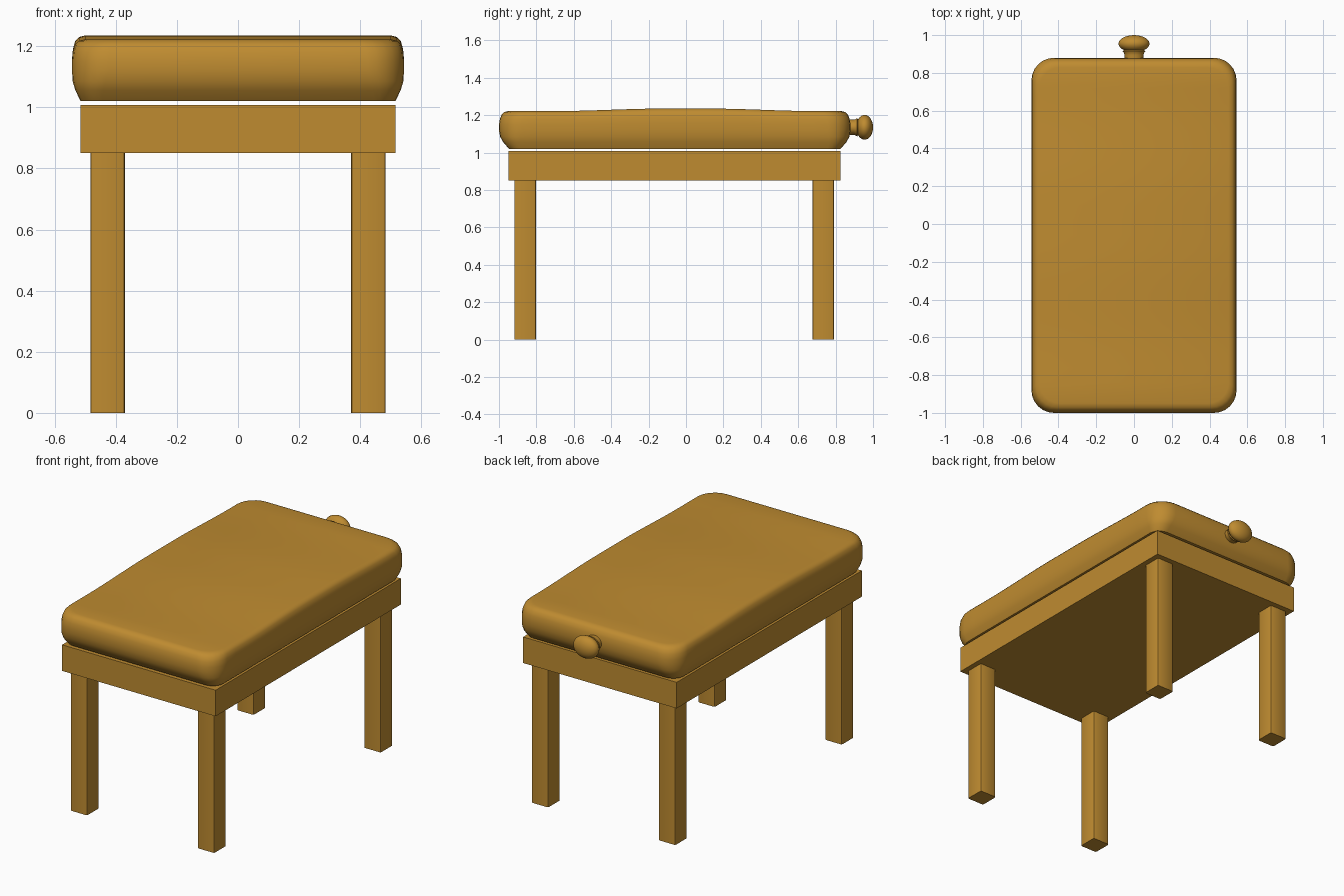
import bpy, bmesh, math

if "Cube" in bpy.data.objects:
    bpy.data.objects.remove(bpy.data.objects["Cube"])

wood = bpy.data.materials.new("ochre")
wood.diffuse_color = (0.52, 0.26, 0.03, 1)
wood.use_nodes = True
wood.node_tree.nodes["Principled BSDF"].inputs["Base Color"].default_value = wood.diffuse_color
YC = -0.06  # centre of the bench body, the knob sticks out behind


def finish(name, bm, smooth=None):
    bmesh.ops.recalc_face_normals(bm, faces=bm.faces)
    me = bpy.data.meshes.new(name)
    bm.to_mesh(me)
    bm.free()
    ob = bpy.data.objects.new(name, me)
    bpy.context.collection.objects.link(ob)
    me.materials.append(wood)
    if smooth:
        bpy.ops.object.select_all(action='DESELECT')
        ob.select_set(True)
        bpy.context.view_layer.objects.active = ob
        bpy.ops.object.shade_smooth_by_angle(angle=math.radians(smooth))
    return ob


def box(name, x0, x1, y0, y1, z0, z1, bevel=0):
    bm = bmesh.new()
    bmesh.ops.create_cube(bm, size=1)
    for v in bm.verts:
        v.co = ((x0 + x1) / 2 + v.co.x * (x1 - x0),
                (y0 + y1) / 2 + v.co.y * (y1 - y0),
                (z0 + z1) / 2 + v.co.z * (z1 - z0))
    if bevel:
        upright = [e for e in bm.edges
                   if abs(e.verts[0].co.z - e.verts[1].co.z) > 0.1]
        bmesh.ops.bevel(bm, geom=upright, offset=bevel, segments=2,
                        profile=0.5, affect='EDGES')
    return finish(name, bm, 40 if bevel else None)


# Apron
box("apron", -0.515, 0.515, -0.95, 0.825, 0.85, 1.008)

# Legs
for side, x0 in (("left", -0.483), ("right", 0.37)):
    for end, y0 in (("front", -0.918), ("back", 0.677)):
        box(f"{end}_{side}_leg", x0, x0 + 0.113, y0, y0 + 0.115, 0, 0.85, 0.008)


# Cushion: stacked rounded rectangles with a gentle crown along y
def right_half(hx, hy, r, n=6, m=20):
    corner = [(hx - r + r * math.sin(a), hy - r + r * math.cos(a))
              for a in (math.pi / 2 * i / n for i in range(n + 1))]
    straight = [(hx, (hy - r) * (1 - 2 * i / m)) for i in range(1, m)]
    return corner + straight + [(x, -y) for x, y in reversed(corner)]


def crown(y, z):
    t = min(1, max(0, (0.68 - abs(y)) / 0.55))
    return 0.013 * t * t * (3 - 2 * t) * (z - 1.02) / 0.2


levels = [(0.515, 0.887, 0.07, 1.02), (0.532, 0.917, 0.09, 1.055),
          (0.541, 0.934, 0.11, 1.085), (0.543, 0.94, 0.12, 1.12),
          (0.543, 0.94, 0.12, 1.15), (0.54, 0.935, 0.12, 1.18),
          (0.533, 0.925, 0.12, 1.204), (0.52, 0.91, 0.115, 1.217),
          (0.50, 0.89, 0.11, 1.222)]
bm = bmesh.new()
rings = []
for hx, hy, r, z in levels:
    half = right_half(hx, hy, r)
    outline = half + [(-x, y) for x, y in reversed(half)]
    rings.append([bm.verts.new((x, y + YC, z + crown(y + YC, z)))
                  for x, y in outline])
count = len(rings[0])
for a, b in zip(rings, rings[1:]):
    for i in range(count):
        j = (i + 1) % count
        bm.faces.new((a[i], a[j], b[j], b[i]))
for ring in (rings[0], rings[-1]):
    for i in range(count // 2 - 1):
        bm.faces.new((ring[i], ring[i + 1], ring[-2 - i], ring[-1 - i]))
finish("cushion", bm, 45)

# Knob: turned profile (radius, y), slightly flattened in height
profile = [(0.05, 0.85), (0.05, 0.895), (0.053, 0.905), (0.06, 0.915)]
profile += [(0.082 * math.cos(a), 0.955 + 0.045 * math.sin(a))
            for a in (math.radians(-50 + 14 * i) for i in range(10))]
profile.append((0, 1.0))
bm = bmesh.new()
verts = [bm.verts.new((r, y, 0)) for r, y in profile]
edges = [bm.edges.new(p) for p in zip(verts, verts[1:])]
bmesh.ops.spin(bm, geom=verts + edges, cent=(0, 0, 0), axis=(0, 1, 0),
               angle=math.tau, steps=32)
bmesh.ops.remove_doubles(bm, verts=bm.verts, dist=0.0005)
for v in bm.verts:
    v.co.z = 1.135 + v.co.z * 0.81
finish("knob", bm, 45)
